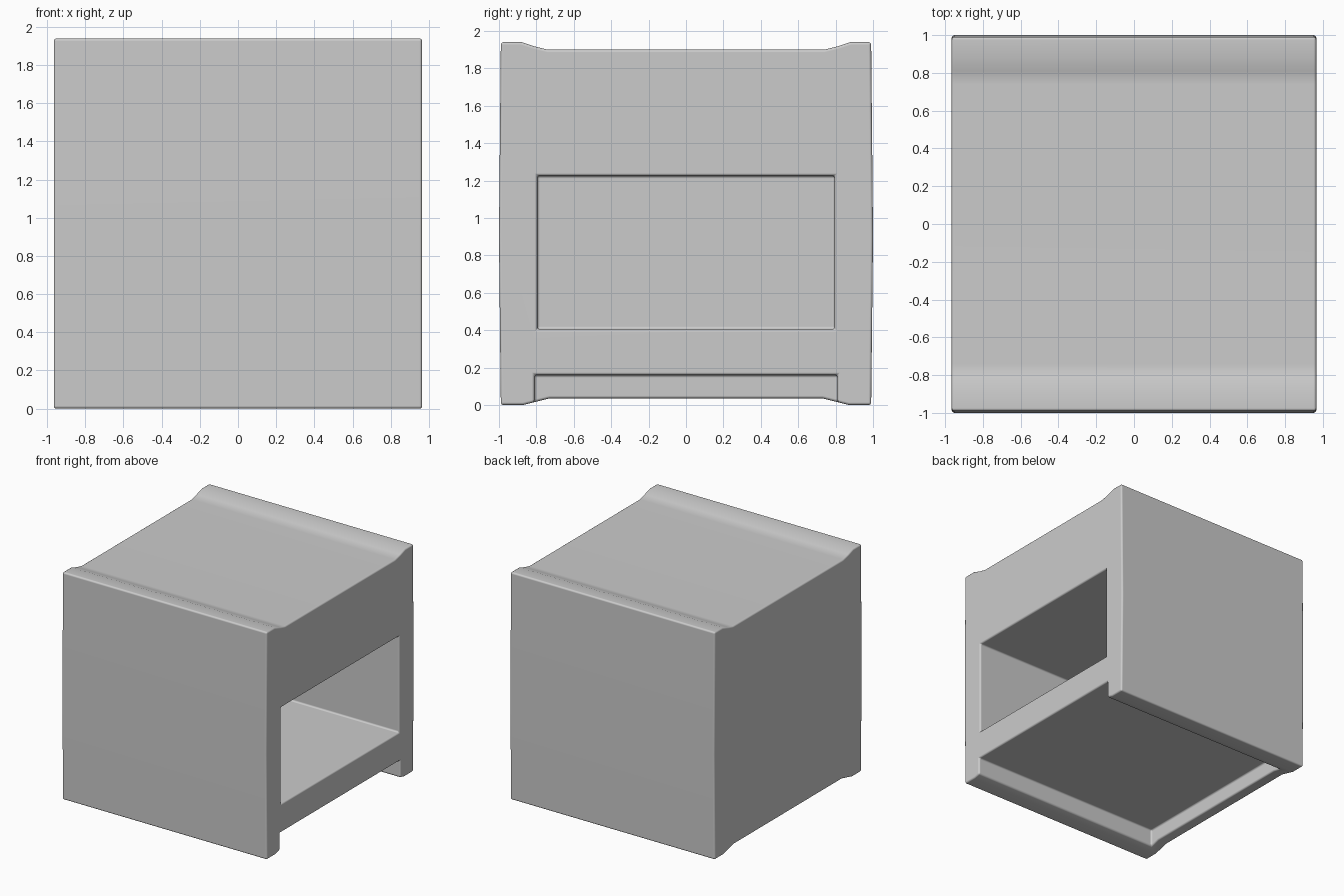
import bpy, bmesh, math

if "Cube" in bpy.data.objects:
    bpy.data.objects.remove(bpy.data.objects["Cube"])

HALF_X = 0.965


def add_object(name, bm):
    mesh = bpy.data.meshes.new(name)
    bmesh.ops.recalc_face_normals(bm, faces=bm.faces[:])
    bm.to_mesh(mesh)
    bm.free()
    obj = bpy.data.objects.new(name, mesh)
    bpy.context.collection.objects.link(obj)
    return obj


def extrude_profile(name, points, x0, x1):
    """Prism along x from a closed (y, z) outline."""
    bm = bmesh.new()
    face = bm.faces.new([bm.verts.new((x0, y, z)) for y, z in points])
    new = bmesh.ops.extrude_face_region(bm, geom=[face])["geom"]
    verts = [v for v in new if isinstance(v, bmesh.types.BMVert)]
    bmesh.ops.translate(bm, verts=verts, vec=(x1 - x0, 0, 0))
    return add_object(name, bm)


def box_outline(y, z0, z1):
    return [(-y, z0), (y, z0), (y, z1), (-y, z1)]


# Cabinet body: slightly raised rims over the front and back panels
half = [(0.73, 0.035), (0.87, 0.0), (0.99, 0.0), (1.0, 0.9), (0.99, 1.94),
        (0.88, 1.94), (0.81, 1.917), (0.74, 1.9)]
outline = half + [(-y, z) for y, z in reversed(half)]
body = extrude_profile("cabinet_body", outline, -HALF_X, HALF_X)

# Open compartment and underside recess, both open on the right only
cutters = [
    extrude_profile("compartment_cutter", box_outline(0.795, 0.405, 1.225), -0.865, 1.2),
    extrude_profile("underside_cutter", box_outline(0.81, -0.2, 0.16), -0.865, 1.2),
]
for cutter in cutters:
    cutter.hide_render = True
    mod = body.modifiers.new(cutter.name, 'BOOLEAN')
    mod.operation = 'DIFFERENCE'
    mod.solver = 'EXACT'
    mod.object = cutter

# Soft rounded edges
bevel = body.modifiers.new("rounded_edges", 'BEVEL')
bevel.width = 0.04
bevel.segments = 4
bevel.limit_method = 'ANGLE'
bevel.angle_limit = math.radians(40)

bpy.context.view_layer.objects.active = body
body.select_set(True)
for mod in list(body.modifiers):
    bpy.ops.object.modifier_apply(modifier=mod.name)
for cutter in cutters:
    bpy.data.objects.remove(cutter)

bpy.ops.object.shade_smooth_by_angle(angle=math.radians(40))
normals = body.modifiers.new("face_weighted_normals", 'WEIGHTED_NORMAL')
normals.keep_sharp = True
